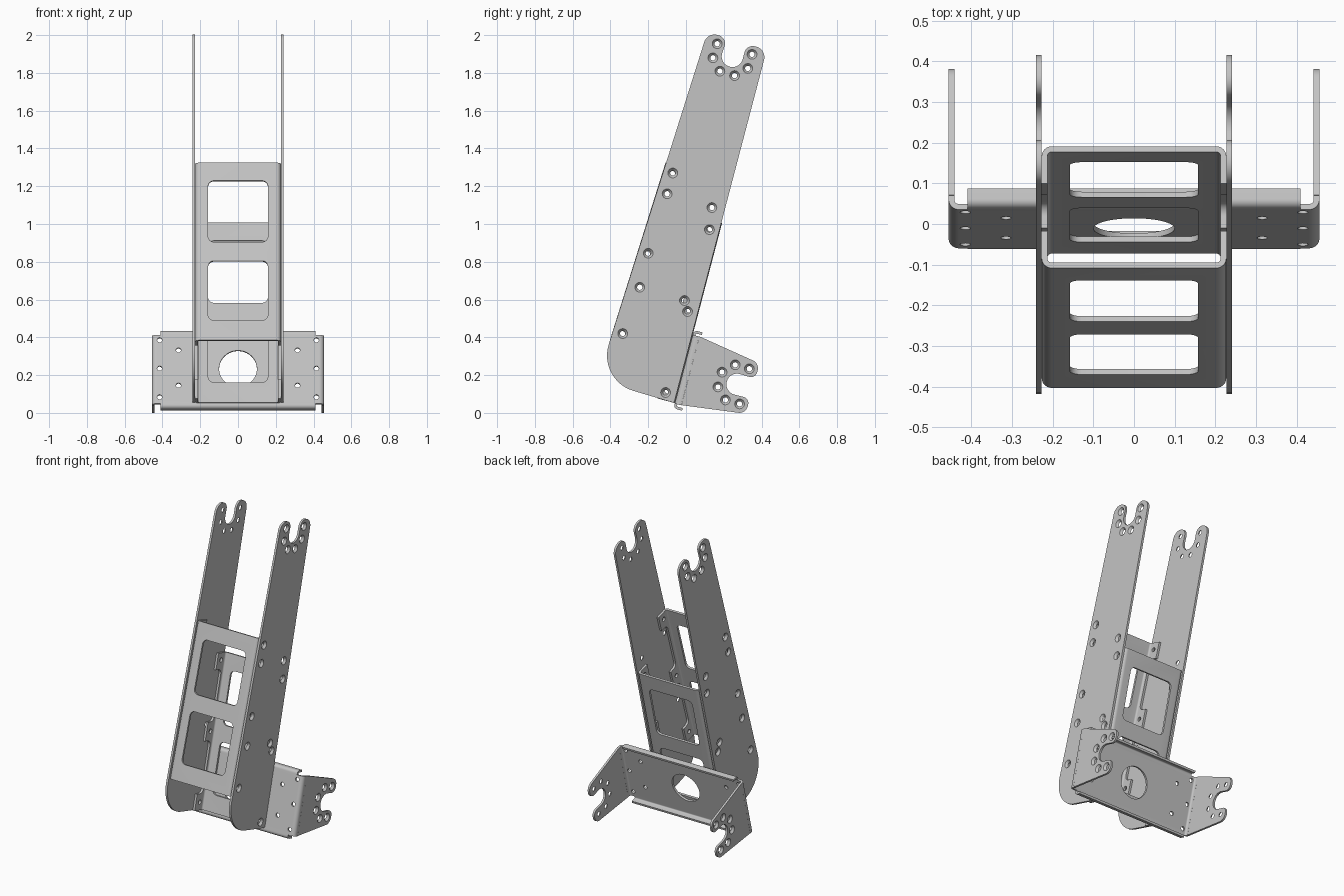
import bpy, bmesh, math
from mathutils import Vector

cube = bpy.data.objects.get("Cube")
if cube:
    bpy.data.objects.remove(cube, do_unlink=True)

GREY = (0.55, 0.55, 0.55, 1)
metal = bpy.data.materials.new("grey metal")
metal.use_nodes = True
metal.diffuse_color = GREY
metal.node_tree.nodes["Principled BSDF"].inputs["Base Color"].default_value = GREY

T = 0.014                                  # sheet thickness
HOLE, SINK = 0.014, 0.026                  # bolt hole and countersink radii
REAR_TILT, FRONT_TILT = math.radians(14.7), math.radians(17.4)


# Outline helpers
def rounded(corners, steps=8):
    """Closed 2D outline from (a, b, radius) corners."""
    out = []
    for i, (a, b, r) in enumerate(corners):
        p = Vector((a, b))
        if r == 0:
            out.append(p)
            continue
        d0 = (Vector(corners[i - 1][:2]) - p).normalized()
        d1 = (Vector(corners[(i + 1) % len(corners)][:2]) - p).normalized()
        half = d0.angle(d1) / 2
        centre = p + (d0 + d1).normalized() * (r / math.sin(half))
        s0 = p + d0 * (r / math.tan(half)) - centre
        s1 = p + d1 * (r / math.tan(half)) - centre
        sweep = s0.angle_signed(s1)
        for k in range(steps + 1):
            t = -sweep * k / steps
            c, s = math.cos(t), math.sin(t)
            out.append(centre + Vector((s0.x * c - s0.y * s, s0.x * s + s0.y * c)))
    return out


def box(a0, a1, b0, b1, r):
    return rounded([(a0, b0, r), (a1, b0, r), (a1, b1, r), (a0, b1, r)])


def circle(a, b, r, n=24):
    return [Vector((a + r * math.cos(math.tau * k / n), b + r * math.sin(math.tau * k / n)))
            for k in range(n)]


def u_section(half, depth):
    """Bent sheet section: web along a, two flanges along b."""
    h, i, d = half, half - T, depth
    return rounded([(-h, 0, .025), (h, 0, .025), (h, d, 0), (i, d, 0),
                    (i, T, .011), (-i, T, .011), (-i, d, 0), (-h, d, 0)])


# Solid helpers
AXES = {"x": lambda a, b, c: (c, a, b), "y": lambda a, b, c: (a, c, b), "z": lambda a, b, c: (a, b, c)}


def solid(bm, outline, axis, lo, hi, outline_hi=None):
    place = AXES[axis]
    bottom = [bm.verts.new(place(p.x, p.y, lo)) for p in outline]
    top = [bm.verts.new(place(p.x, p.y, hi)) for p in outline_hi or outline]
    bm.faces.new(bottom)
    bm.faces.new(top)
    for i in range(len(bottom)):
        bm.faces.new((bottom[i - 1], bottom[i], top[i], top[i - 1]))


def countersink(bm, a, b, x):
    """Conical hole through a sheet lying from x to x + T, wide outside."""
    e = 0.002
    slope = (SINK - HOLE) / T * e
    solid(bm, circle(a, b, HOLE - slope), "x", x - e, x + T + e, circle(a, b, SINK + slope))


def to_object(bm, name):
    bmesh.ops.recalc_face_normals(bm, faces=bm.faces)
    mesh = bpy.data.meshes.new(name)
    bm.to_mesh(mesh)
    bm.free()
    obj = bpy.data.objects.new(name, mesh)
    bpy.context.collection.objects.link(obj)
    return obj


parts = []


def finish(name, body, cuts=None, mirror=False, tilt=0, at=(0, 0)):
    obj = to_object(body, name)
    cutter = None
    if cuts:
        cutter = to_object(cuts, name + "_cutter")
        cutter.hide_render = True
        mod = obj.modifiers.new("cut", "BOOLEAN")
        mod.operation, mod.solver, mod.object = "DIFFERENCE", "EXACT", cutter
    if mirror:
        obj.modifiers.new("mirror", "MIRROR").use_mirror_merge = False
    bpy.context.view_layer.update()
    graph = bpy.context.evaluated_depsgraph_get()
    mesh = bpy.data.meshes.new_from_object(obj.evaluated_get(graph))
    obj.modifiers.clear()
    obj.data = mesh
    if cutter:
        bpy.data.objects.remove(cutter, do_unlink=True)
    mesh.materials.clear()
    mesh.materials.append(metal)
    obj.rotation_euler.x = -tilt
    obj.location = (0, *at)
    parts.append(obj)


# Forked end: slot between two lobes, ringed by six bolt holes
def fork(centre, opening, width, r_out, r_in):
    q = Vector(opening).normalized()
    p = Vector((q.y, -q.x))
    c = Vector(centre)
    top, n = 0.084, 0.058
    shape = [(width, top, r_out), (n - .004, top, r_in), (n, -n, .056),
             (-n, -n, .056), (-n + .004, top, r_in), (-width, top, r_out)]
    corners = [(*(c + p * a + q * b), r) for a, b, r in shape]
    holes = []
    for deg in (22, -22, -67):
        a, b = 0.104 * math.cos(math.radians(deg)), 0.104 * math.sin(math.radians(deg))
        holes += [c + p * a + q * b, c - p * a + q * b]
    return corners, holes


# Long side plates
corners, holes = fork((.246, 1.889), (.29, .957), .164, .057, .045)
holes += [(-.07, 1.27), (-.10, 1.16), (-.20, .845), (-.245, .665), (-.335, .42),
          (.137, 1.087), (.124, .97), (-.008, .595), (.008, .537), (-.108, .108)]
body, cuts = bmesh.new(), bmesh.new()
solid(body, rounded([(-.469, .173, .195), (-.063, .053, .01)] + corners, 12), "x", .227, .227 + T)
for a, b in holes:
    countersink(cuts, a, b, .227)
finish("side_plates", body, cuts, mirror=True)


# Window channels joining the side plates
def channel(name, side, tilt, at, length=0.985):
    body, cuts = bmesh.new(), bmesh.new()
    section = [Vector((p.x, p.y * side)) for p in u_section(.227, .095)]
    solid(body, section, "z", 0, length)
    for low, high in ((.11, .44), (.545, .885)):
        solid(cuts, box(-.158, .158, low, high, .03), "y", -.025, .025)
    for sx in (-1, 1):
        # notches leave three rounded tabs on each flange
        for low, high in ((.105, .435), (.555, .88)):
            v0, v1 = sorted((.035 * side, .2 * side))
            solid(cuts, box(v0, v1, low, high, .03), "x", sx * .19, sx * .25)
        for u in (.052, .495, .94):
            solid(cuts, circle(.053 * side, u, HOLE), "x", sx * .19, sx * .25)
    finish(name, body, cuts, tilt=tilt, at=at)


channel("front_channel", 1, FRONT_TILT, (-.403, .385))
channel("rear_channel", -1, REAR_TILT, (-.059, .052))

# Wide rear bracket: web with bent ends, pierced by a round opening
bracket_at = (-.059, .052)
body, cuts = bmesh.new(), bmesh.new()
solid(body, u_section(.456, .036), "z", -.003, .373)
solid(cuts, circle(0, .188, .1, 48), "y", -.05, .05)
for sx in (-1, 1):
    for x, u in ((.415, .033), (.415, .19), (.415, .345), (.315, .097), (.315, .29)):
        solid(cuts, circle(sx * x, u, .013, 16), "y", -.03, .03)
finish("bracket_web", body, cuts, tilt=REAR_TILT, at=bracket_at)

# Bent lips along the top and bottom of the bracket
for name, base, s in (("bracket_top_lip", .373, 1), ("bracket_bottom_lip", -.003, -1)):
    body = bmesh.new()
    tip = base + s * .026
    lip = [(0, base, 0), (0, tip, .02), (.047, tip, 0),
           (.047, tip - s * T, 0), (T, tip - s * T, .007), (T, base, 0)]
    solid(body, rounded(lip), "x", -.41, .41)
    finish(name, body, tilt=REAR_TILT, at=bracket_at)

# Forked ears of the bracket
corners, holes = fork((.272, .151), (.963, -.268), .138, .045, .035)
body, cuts = bmesh.new(), bmesh.new()
solid(body, rounded([(.071, .405, 0), (-.024, .041, 0)] + corners), "x", .456 - T, .456)
for a, b in holes:
    countersink(cuts, a, b, .456 - T)
finish("bracket_ears", body, cuts, mirror=True)

# Smooth the bends and holes, keep the sheet edges crisp
bpy.ops.object.select_all(action="DESELECT")
for obj in parts:
    obj.select_set(True)
bpy.context.view_layer.objects.active = parts[0]
bpy.ops.object.shade_smooth_by_angle(angle=math.radians(30))
